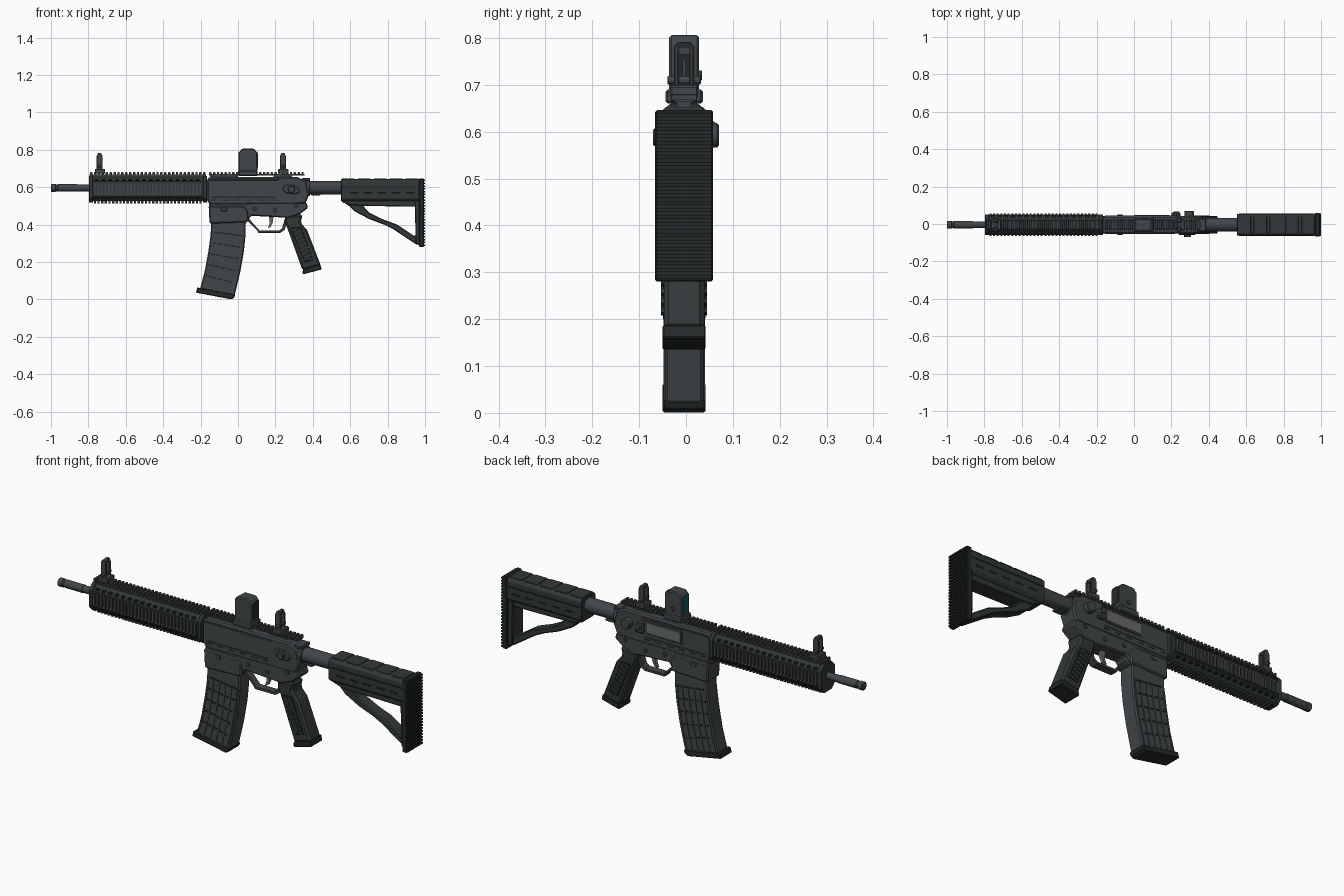
import bpy, bmesh, math
from mathutils import Matrix, Vector

if "Cube" in bpy.data.objects:
    bpy.data.objects.remove(bpy.data.objects["Cube"])

CY = -0.004  # centre plane of the body


def mat(name, r, g, b):
    m = bpy.data.materials.new(name)
    m.diffuse_color = (r, g, b, 1)
    m.use_nodes = True
    m.node_tree.nodes["Principled BSDF"].inputs["Base Color"].default_value = m.diffuse_color
    return m


METAL = mat("dark_metal", 0.055, 0.062, 0.066)
POLY = mat("dark_polymer", 0.032, 0.038, 0.039)
BLACK = mat("black_rubber", 0.018, 0.022, 0.022)
PORT = mat("port_steel", 0.14, 0.15, 0.15)
GLASS = mat("lens_glass", 0.01, 0.10, 0.11)


def finish(name, bm, m, bevel=0.0, smooth=False):
    bmesh.ops.recalc_face_normals(bm, faces=bm.faces)
    me = bpy.data.meshes.new(name)
    bm.to_mesh(me)
    bm.free()
    ob = bpy.data.objects.new(name, me)
    bpy.context.collection.objects.link(ob)
    me.materials.append(m)
    if bevel:
        b = ob.modifiers.new("bevel", 'BEVEL')
        b.width, b.segments, b.limit_method, b.angle_limit = bevel, 1, 'ANGLE', math.radians(40)
    if smooth:
        bpy.ops.object.select_all(action='DESELECT')
        ob.select_set(True)
        bpy.context.view_layer.objects.active = ob
        bpy.ops.object.shade_smooth_by_angle(angle=math.radians(35))
    return ob


def extrude(name, pts, a, b, m=METAL, bevel=0.0, axis='y'):
    """Profile (x,z) extruded along y, or (y,z) extruded along x."""
    bm = bmesh.new()
    f = (lambda p: (p[0], a, p[1])) if axis == 'y' else (lambda p: (a, p[0], p[1]))
    face = bm.faces.new([bm.verts.new(f(p)) for p in pts])
    r = bmesh.ops.extrude_face_region(bm, geom=[face])
    d = Vector((0, b - a, 0)) if axis == 'y' else Vector((b - a, 0, 0))
    bmesh.ops.translate(bm, vec=d, verts=[v for v in r['geom'] if isinstance(v, bmesh.types.BMVert)])
    return finish(name, bm, m, bevel)


def plate(name, pts, half, m=METAL, bevel=0.0):
    return extrude(name, pts, CY - half, CY + half, m, bevel)


def boxes(name, items, m=METAL, bevel=0.0):
    """Items: (x0,x1,y0,y1,z0,z1[,tilt about y])"""
    bm = bmesh.new()
    for x0, x1, y0, y1, z0, z1, *t in items:
        M = (Matrix.Translation(((x0 + x1) / 2, (y0 + y1) / 2, (z0 + z1) / 2))
             @ Matrix.Rotation(t[0] if t else 0, 4, 'Y') @ Matrix.Diagonal((x1 - x0, y1 - y0, z1 - z0, 1)))
        bmesh.ops.create_cube(bm, size=1, matrix=M)
    return finish(name, bm, m, bevel)


def both(x0, x1, d0, d1, z0, z1, *t):
    """Same box on both sides of the body."""
    return [(x0, x1, CY + d0, CY + d1, z0, z1, *t), (x0, x1, CY - d1, CY - d0, z0, z1, *t)]


def cyl(name, p, q, r, m=METAL, n=24, bevel=0.0):
    bm = bmesh.new()
    p, q = Vector(p), Vector(q)
    M = Matrix.Translation((p + q) / 2) @ (q - p).to_track_quat('Z', 'Y').to_matrix().to_4x4()
    bmesh.ops.create_cone(bm, cap_ends=True, segments=n, radius1=r, radius2=r, depth=(q - p).length, matrix=M)
    return finish(name, bm, m, bevel, n > 8)


def steps(a, b, n):
    return [a + (b - a) * i / (n - 1) for i in range(n)]


# Barrel, muzzle collars and buffer tube
cyl("barrel", (-0.99, CY, .596), (-0.15, CY, .596), .018)
cyl("muzzle_tip", (-1, CY, .596), (-0.972, CY, .596), .021, bevel=.003)
cyl("muzzle_sleeve", (-0.965, CY, .596), (-0.86, CY, .596), .02, bevel=.002)
cyl("buffer_tube", (0.33, CY, .597), (0.58, CY, .597), .036)
cyl("buffer_collar", (0.36, CY, .597), (0.385, CY, .597), .043, bevel=.004)

# Handguard: chamfered core, end caps, rails on four sides, corner vents
octo = lambda h, z0, z1, c: [(CY - h, z0 + c), (CY - h + c, z0), (CY + h - c, z0), (CY + h, z0 + c),
                             (CY + h, z1 - c), (CY + h - c, z1), (CY - h + c, z1), (CY - h, z1 - c)]
extrude("handguard", octo(.052, .525, .655, .026), -.79, -.17, POLY, axis='x')
for nm, x in (("handguard_front_cap", -.797), ("handguard_rear_cap", -.187)):
    extrude(nm, octo(.056, .517, .66, .026), x, x + .022, POLY, .003, axis='x')
boxes("handguard_side_rails", both(-.775, -.19, .045, .056, .557, .566) + both(-.775, -.19, .045, .056, .611, .62), POLY)
boxes("handguard_side_teeth", [b for x in steps(-.768, -.2, 30) for b in both(x - .0055, x + .0055, .05, .06, .558, .619)], METAL)
boxes("handguard_bottom_teeth", [(x - .006, x + .006, CY - .027, CY + .027, .513, .527) for x in steps(-.765, -.2, 30)], POLY)
boxes("handguard_vents", [b for x in steps(-.755, -.215, 16) for z in (.542, .638)
                          for b in both(x - .010, x + .010, .036, .051, z - .005, z + .005)], BLACK, .002)

# Top rails with teeth
boxes("top_rail_base", [(-.795, -.17, CY - .02, CY + .02, .65, .668), (-.155, .355, CY - .021, CY + .021, .663, .67),
                        (-.15, 0, CY - .015, CY + .015, .645, .665), (.19, .29, CY - .015, CY + .015, .645, .665)])
boxes("top_rail_teeth", [(x - .0065, x + .0065, CY - .028, CY + .028, .664, .68)
                         for x in steps(-.785, -.18, 30) + steps(-.148, .345, 25)], METAL, .002)

# Receiver: upper, lower, magazine well
plate("upper_receiver", [(-.165, .53), (-.165, .645), (-.15, .653), (.32, .653), (.365, .632), (.38, .56), (.36, .51), (-.15, .505)],
      .046, METAL, .007)
plate("lower_receiver", [(-.15, .41), (-.155, .52), (.365, .52), (.375, .49), (.33, .455), (.27, .435), (.2, .44), (.07, .447), (.047, .41)],
      .043, METAL, .006)
plate("magazine_well", [(-.152, .405), (-.157, .5), (.03, .5), (.055, .47), (.052, .412)], .05, METAL, .006)
boxes("receiver_ridges", both(-.155, .22, .04, .049, .648 - .012, .644) + both(-.14, .2, .04, .049, .541, .547)
      + both(-.02, .05, .04, .05, .455, .475) + both(-.09, -.06, .045, .054, .47, .49), METAL, .002)
boxes("receiver_slots", [b for x in steps(-.13, .19, 6) for b in both(x - .015, x + .015, .04, .0475, .528, .533)], BLACK)
for i, (x, z) in enumerate([(.09, .485), (.31, .5), (.02, .455), (.2, .475)]):
    cyl(f"receiver_pin_{i}", (x, CY - .049, z), (x, CY + .049, z), .01, n=12, bevel=.002)

# Selector on the near side
plate_sel = [(.235, .59), (.25, .612), (.3, .612), (.33, .59), (.33, .572), (.305, .562), (.255, .568)]
extrude("side_selector", plate_sel, -.058, -.04, METAL, .004)
cyl("selector_knob", (.285, -.07, .588), (.285, -.04, .588), .019, n=16, bevel=.003)

# Ejection port and forward assist on the far side
boxes("ejection_frame", [(-.01, .2, .03, .046, .562, .63)], METAL, .003)
boxes("ejection_cover", [(.0, .19, .04, .0475, .572, .62)], PORT)
extrude("case_deflector", [(.2, .565), (.2, .625), (.225, .625), (.25, .565)], .03, .062, METAL, .006)
cyl("forward_assist", (.295, .03, .592), (.295, .07, .592), .026, n=12, bevel=.004)
cyl("assist_button", (.228, .03, .597), (.228, .068, .597), .016, n=12, bevel=.003)
boxes("charging_handle", [(.34, .385, CY - .036, CY + .036, .632, .648), (.39, .44, CY - .028, CY + .028, .555, .566)], METAL, .004)

# Magazine: curved body, floor plate, raised ribs
front = [(-.142, .43), (-.147, .34), (-.158, .26), (-.178, .15), (-.205, .05)]
back = [(.042, .43), (.04, .34), (.032, .26), (.013, .15), (-.018, .02)]
plate("magazine", front + back[::-1], .041, METAL, .006)
plate("magazine_floor", [(-.218, .064), (-.225, .036), (-.035, .0), (-.02, .01), (-.014, .026)], .046, BLACK, .004)


def on_mag(u, i):
    return Vector(front[i]).lerp(Vector(back[i]), u)


for k, u in enumerate((.05, .22, .40, .58, .76, .92)):
    plate(f"magazine_rib_{k}", [on_mag(u - .018, i) for i in range(1, 5)] + [on_mag(u + .018, i) for i in range(4, 0, -1)], .0445, METAL)
bars = []
for i, z in enumerate((.35, .29, .23, .17, .11)):
    xc = -.053 - .085 * ((.35 - z) / .24) ** 1.4 * .6
    bars += both(xc - .075, xc + .075, .035, .0435, z - .004, z + .004, .12 + .03 * i)
boxes("magazine_bars", bars, BLACK)

# Trigger and its guard
plate("trigger_guard", [(.045, .425), (.1, .372), (.11, .355), (.225, .355), (.25, .372), (.265, .43), (.25, .43), (.235, .38),
                        (.22, .368), (.115, .368), (.06, .43)], .02, METAL, .002)
plate("trigger", [(.165, .45), (.19, .45), (.187, .415), (.175, .388), (.16, .38), (.17, .41)], .009, PORT)

# Grip with textured side panel
plate("pistol_grip", [(.25, .445), (.252, .41), (.275, .35), (.345, .155), (.443, .18), (.37, .37), (.335, .41), (.345, .455)], .043, POLY, .01)
plate("grip_base", [(.347, .162), (.345, .138), (.352, .135), (.447, .16), (.44, .188)], .046, BLACK, .003)
plate("grip_panel", [(.285, .385), (.335, .385), (.348, .36), (.403, .21), (.355, .198), (.29, .36)], .0455, BLACK, .003)
boxes("grip_texture", [b for t in steps(0, 1, 8) for o in (-.015, .015)
                       for b in both(.315 + .063 * t + o - .011, .315 + .063 * t + o + .011, .042, .049,
                                     .366 - .146 * t + o * -.3 - .005, .366 - .146 * t + o * -.3 + .005, -.3)], POLY)

# Stock: upper body, cheek ribs, rear post, lower strut, butt pad
extrude("stock_body", octo(.058, .525, .643, .014), .55, .975, POLY, .003, axis='x')
plate("stock_under", [(.55, .53), (.965, .53), (.965, .495), (.66, .50), (.6, .505), (.555, .52)], .04, POLY, .004)
plate("stock_strut", [(.555, .525), (.6, .495), (.625, .47), (.70, .43), (.78, .40), (.83, .375), (.89, .335), (.95, .295), (.975, .29),
                      (.975, .345), (.94, .34), (.85, .40), (.77, .43), (.70, .465), (.66, .51)], .032, POLY, .005)
plate("stock_post", [(.945, .53), (.975, .53), (.975, .29), (.95, .3)], .045, POLY, .004)
boxes("stock_top_ribs", [(x - .035, x + .035, CY - .045, CY + .045, .64, .6455) for x in steps(.59, .93, 5)], POLY, .002)
boxes("stock_side_grooves", both(.56, .965, .055, .0595, .598, .604) + [b for x in steps(.62, .92, 5)
      for b in both(x - .022, x + .022, .055, .06, .563, .571)], BLACK, .001)
boxes("butt_pad", [(.968, .994, CY - .062, CY + .062, .28, .646)], BLACK, .004)
boxes("butt_pad_ribs", [(.985, 1.0, CY - .06, CY + .06, z - .004, z + .004) for z in steps(.29, .636, 24)], BLACK)

# Flip-up sights, front and rear
for nm, x in (("front_sight", -.74), ("rear_sight", .24)):
    boxes(nm + "_base", [(x - .025, x + .03, CY - .03, CY + .03, .672, .698)], METAL, .004)
    for s, y in (("left", CY - .016), ("right", CY + .016)):
        extrude(f"{nm}_{s}_ear", [(x - .016, .69), (x - .016, .765), (x - .008, .783), (x + .008, .783), (x + .016, .765), (x + .016, .69)],
                y - .005, y + .005, METAL, .003)
    boxes(nm + "_bridge", [(x - .008, x + .008, CY - .018, CY + .018, .765, .781), (x - .004, x + .004, CY - .004, CY + .004, .69, .755)])
    cyl(nm + "_pivot", (x, CY - .036, .71), (x, CY + .036, .71), .009, n=12, bevel=.002)

# Optic: mount, hood, lens
boxes("optic_mount", [(.0, .105, CY - .04, CY + .04, .66, .69)], METAL, .005)
plate("optic_hood", [(.004, .685), (.004, .785), (.022, .806), (.085, .806), (.103, .785), (.103, .685)], .032, METAL, .005)
for nm, x in (("front", .002), ("rear", .103)):
    extrude(f"optic_lens_{nm}", octo(.022, .705, .79, .008), x, x + .003, GLASS if nm == "front" else BLACK, axis='x')
cyl("optic_dial", (.055, CY + .03, .72), (.055, CY + .038, .72), .011, n=12, bevel=.002)
